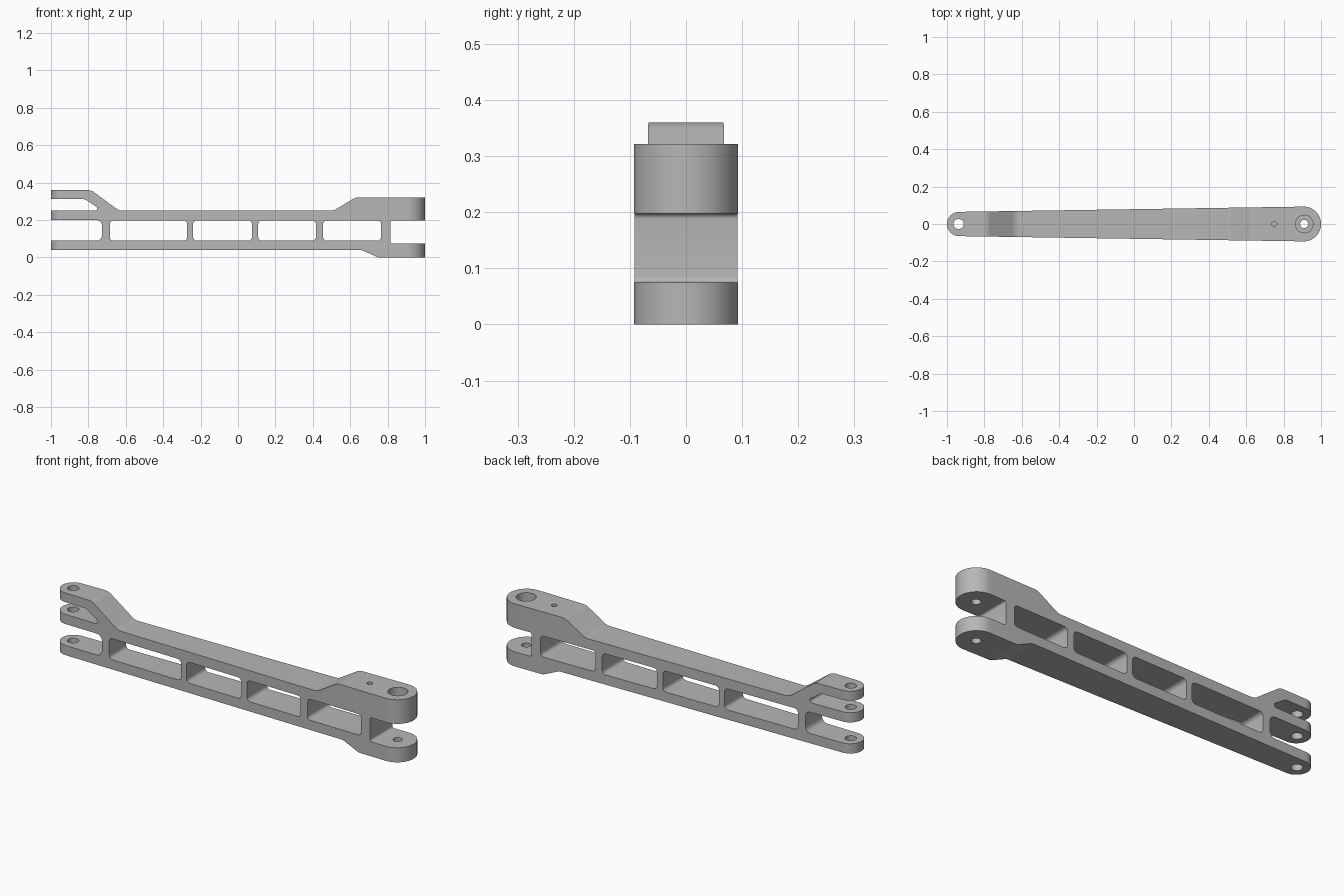
import bpy, bmesh, math
from mathutils import Vector

cube = bpy.data.objects.get("Cube")
if cube:
    bpy.data.objects.remove(cube, do_unlink=True)

metal = bpy.data.materials.new("machined grey")
metal.use_nodes = True
GREY = (0.47, 0.47, 0.47, 1)
metal.diffuse_color = GREY
metal.node_tree.nodes["Principled BSDF"].inputs["Base Color"].default_value = GREY


def rounded(points, steps=6):
    """Fillet a closed outline of (a, b) or (a, b, radius) corners."""
    out = []
    for i, p in enumerate(points):
        corner = Vector(p[:2])
        if len(p) < 3:
            out.append(corner)
            continue
        to_prev = (Vector(points[i - 1][:2]) - corner).normalized()
        to_next = (Vector(points[(i + 1) % len(points)][:2]) - corner).normalized()
        half = to_prev.angle(to_next) / 2
        centre = corner + (to_prev + to_next).normalized() * p[2] / math.sin(half)
        start = corner + to_prev * p[2] / math.tan(half) - centre
        end = corner + to_next * p[2] / math.tan(half) - centre
        sweep = start.angle_signed(end)
        a0 = math.atan2(start.y, start.x)
        for k in range(steps + 1):
            a = a0 - sweep * k / steps
            out.append(centre + p[2] * Vector((math.cos(a), math.sin(a))))
    return out


def prism(name, outline, low, high, place):
    """Extrude an outline; place maps (a, b, depth) to a 3D point."""
    bm = bmesh.new()
    face = bm.faces.new([bm.verts.new(place(p[0], p[1], low)) for p in outline])
    new = bmesh.ops.extrude_face_region(bm, geom=[face])["geom"]
    shift = Vector(place(0, 0, high)) - Vector(place(0, 0, low))
    bmesh.ops.translate(bm, vec=shift, verts=[v for v in new if isinstance(v, bmesh.types.BMVert)])
    bmesh.ops.recalc_face_normals(bm, faces=bm.faces)
    mesh = bpy.data.meshes.new(name)
    bm.to_mesh(mesh)
    bm.free()
    mesh.materials.append(metal)
    obj = bpy.data.objects.new(name, mesh)
    bpy.context.collection.objects.link(obj)
    return obj


def side(a, b, d):
    return (a, d, b)


def plan(a, b, d):
    return (a, b, d)


def arc(cx, r, start, end, n=32):
    angles = [start + (end - start) * k / n for k in range(n + 1)]
    return [(cx + r * math.cos(a), r * math.sin(a)) for a in angles]


cutters = []


def combine(obj, cutter, operation):
    cutter.hide_render = True
    mod = obj.modifiers.new(cutter.name, "BOOLEAN")
    mod.operation, mod.solver, mod.object = operation, "EXACT", cutter
    cutters.append(cutter)


# Side profile with forked ends
profile = [
    (-1, 0.04), (0.66, 0.04, 0.05), (0.75, 0, 0.05), (1.01, 0),
    (1.01, 0.075), (0.815, 0.075, 0.01), (0.815, 0.198, 0.01), (1.01, 0.198),
    (1.01, 0.322), (0.63, 0.322, 0.06), (0.51, 0.25, 0.06),
    (-0.635, 0.25, 0.06), (-0.785, 0.36, 0.06), (-1.01, 0.36),
    (-1.01, 0.312), (-0.818, 0.312, 0.04), (-0.725, 0.25, 0.012), (-1.01, 0.25),
    (-1.01, 0.2), (-0.727, 0.2, 0.03), (-0.727, 0.09, 0.03), (-1.01, 0.09),
    (-1.01, 0.04),
][1:]
arm = prism("link_arm", rounded(profile), -0.2, 0.2, side)

# Tapered plan outline with round ends
R_BIG, R_SMALL, X_BIG, X_SMALL = 0.093, 0.065, 0.907, -0.935
tilt = math.acos((R_BIG - R_SMALL) / (X_BIG - X_SMALL))
outline = arc(X_BIG, R_BIG, -tilt, tilt) + arc(X_SMALL, R_SMALL, tilt, 2 * math.pi - tilt)
combine(arm, prism("plan_shape", outline, -0.1, 0.5, plan), "INTERSECT")

# Windows between the ribs
for i, (a, b) in enumerate([(-0.685, -0.272), (-0.24, 0.075), (0.108, 0.417), (0.455, 0.765)]):
    corners = [(a, 0.09, 0.02), (b, 0.09, 0.02), (b, 0.198, 0.02), (a, 0.198, 0.02)]
    combine(arm, prism(f"window_cutter_{i}", rounded(corners), -0.3, 0.3, side), "DIFFERENCE")

# Pin holes, counterbore and small blind hole
for name, x, r, low, high in [
    ("fork_hole", -0.938, 0.027, -0.1, 0.5),
    ("pivot_hole", 0.91, 0.022, -0.1, 0.5),
    ("counterbore", 0.91, 0.047, 0.25, 0.5),
    ("locating_hole", 0.75, 0.014, 0.25, 0.5),
]:
    circle = arc(x, r, 0, 2 * math.pi)[:-1]
    combine(arm, prism(name, circle, low, high, plan), "DIFFERENCE")

# Bake the cuts and drop the helpers
bpy.context.view_layer.update()
graph = bpy.context.evaluated_depsgraph_get()
baked = bpy.data.meshes.new_from_object(arm.evaluated_get(graph))
arm.modifiers.clear()
arm.data = baked
baked.materials.clear()
baked.materials.append(metal)
for poly in baked.polygons:
    poly.material_index = 0
for c in cutters:
    bpy.data.objects.remove(c, do_unlink=True)

bpy.ops.object.select_all(action="DESELECT")
arm.select_set(True)
bpy.context.view_layer.objects.active = arm
bpy.ops.object.shade_smooth_by_angle(angle=math.radians(30))
